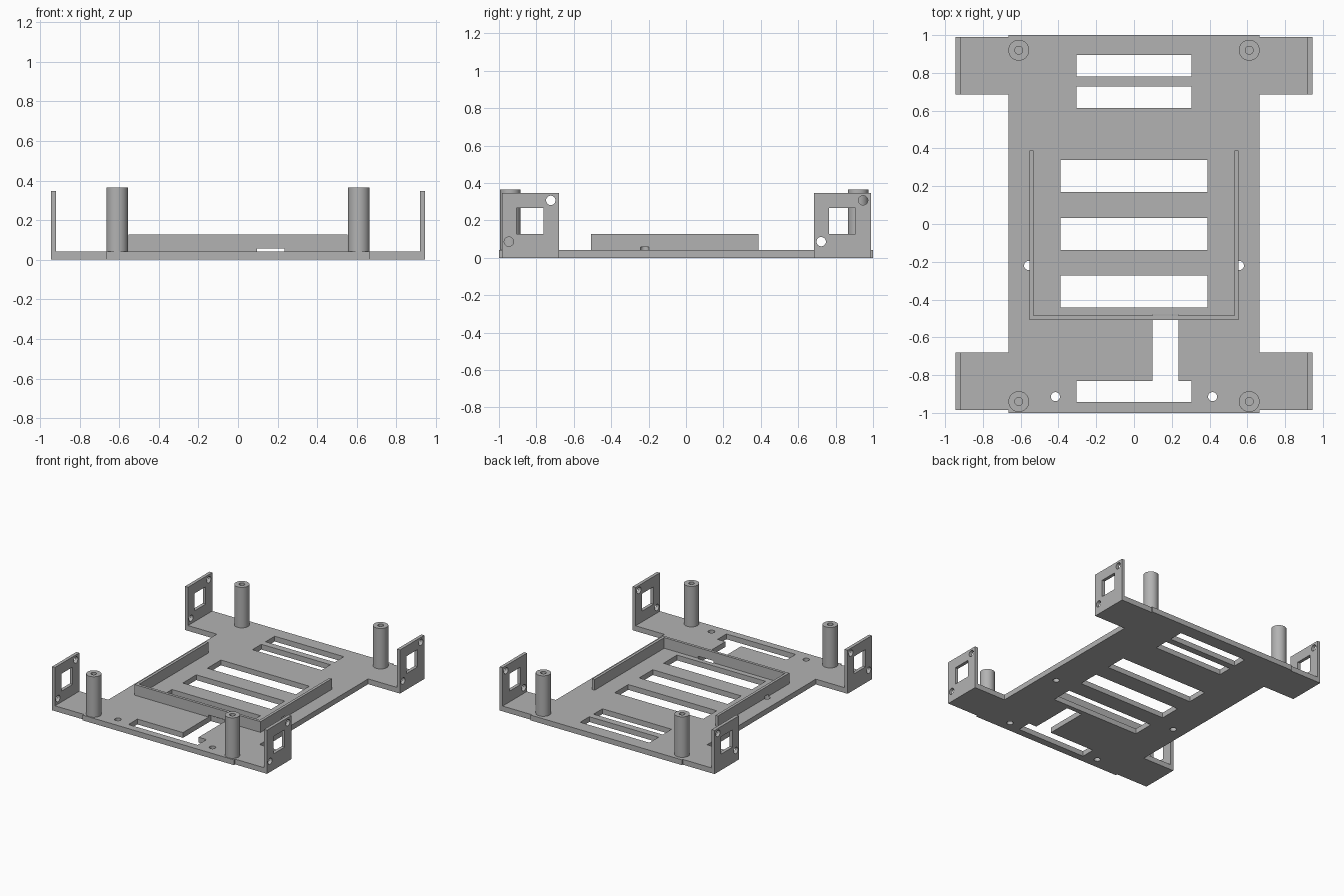
import bpy
import bmesh
import math
from mathutils import Matrix, Vector

if "Cube" in bpy.data.objects:
    bpy.data.objects.remove(bpy.data.objects["Cube"], do_unlink=True)

grey = bpy.data.materials.new("plain grey")
grey.use_nodes = True
grey.diffuse_color = (0.45, 0.45, 0.45, 1)
grey.node_tree.nodes["Principled BSDF"].inputs["Base Color"].default_value = grey.diffuse_color

FLOOR = 0.042       # top of the base plate
CUT_TOP = 0.058     # cutters also nick the foot of the tray wall


def prism(bm, points, z0, z1):
    """Extrude a flat outline from z0 up to z1."""
    face = bm.faces.new([bm.verts.new((x, y, z0)) for x, y in points])
    ext = bmesh.ops.extrude_face_region(bm, geom=[face])
    moved = [v for v in ext["geom"] if isinstance(v, bmesh.types.BMVert)]
    bmesh.ops.translate(bm, verts=moved, vec=(0, 0, z1 - z0))
    bmesh.ops.recalc_face_normals(bm, faces=bm.faces[:])


def box(bm, x0, x1, y0, y1, z0, z1):
    prism(bm, [(x0, y0), (x1, y0), (x1, y1), (x0, y1)], z0, z1)


def cylinder(bm, centre, radius, depth, axis="Z", sides=40):
    turn = Matrix.Rotation(math.pi / 2, 4, "Y") if axis == "X" else Matrix()
    bmesh.ops.create_cone(bm, cap_ends=True, segments=sides, radius1=radius, radius2=radius,
                          depth=depth, matrix=Matrix.Translation(Vector(centre)) @ turn)


def make(name, bm):
    mesh = bpy.data.meshes.new(name)
    bm.to_mesh(mesh)
    bm.free()
    mesh.materials.append(grey)
    obj = bpy.data.objects.new(name, mesh)
    bpy.context.scene.collection.objects.link(obj)
    return obj


def cut(obj, cutter):
    """Subtract the cutter, bake the result and keep hard edges sharp."""
    mod = obj.modifiers.new("cut", "BOOLEAN")
    mod.operation = "DIFFERENCE"
    mod.solver = "EXACT"
    mod.object = cutter
    graph = bpy.context.evaluated_depsgraph_get()
    mesh = bpy.data.meshes.new_from_object(obj.evaluated_get(graph))
    obj.modifiers.clear()
    obj.data = mesh
    mesh.polygons.foreach_set("use_smooth", [True] * len(mesh.polygons))
    mesh.set_sharp_from_angle(angle=math.radians(30))


# base plate outline with four side tabs
half = [(0.665, -1), (0.665, -0.985), (0.945, -0.985), (0.945, -0.68), (0.665, -0.68),
        (0.665, 0.685), (0.945, 0.685), (0.945, 0.99), (0.665, 0.99), (0.665, 1)]
bm = bmesh.new()
prism(bm, half + [(-x, y) for x, y in reversed(half)], 0, FLOOR)
plate = make("base_plate", bm)

# three-sided tray wall, open at the back
outer, inner, back, front = 0.553, 0.531, 0.388, -0.507
bm = bmesh.new()
prism(bm, [(-outer, front), (outer, front), (outer, back), (inner, back), (inner, front + 0.022),
           (-inner, front + 0.022), (-inner, back), (-outer, back)], FLOOR, 0.127)
tray = make("tray_wall", bm)

# slots, cable channel and drilled holes
bm = bmesh.new()
for w, y0, y1 in [(0.304, 0.78, 0.895), (0.304, 0.615, 0.727), (0.389, 0.17, 0.34),
                  (0.389, -0.138, 0.032), (0.389, -0.443, -0.273)]:
    box(bm, -w, w, y0, y1, -0.1, CUT_TOP)
prism(bm, [(-0.304, -0.942), (0.304, -0.942), (0.304, -0.83), (0.235, -0.83),
           (0.235, -0.48), (0.097, -0.48), (0.097, -0.83), (-0.304, -0.83)], -0.1, CUT_TOP)
for s in (-1, 1):
    for x, y in [(0.416, -0.914), (0.558, -0.22)]:
        cylinder(bm, (s * x, y, CUT_TOP - 0.1), 0.024, 0.2)
cutter = make("plate_cutter", bm)
cut(plate, cutter)
cut(tray, cutter)
bpy.data.objects.remove(cutter, do_unlink=True)

# corner posts with screw holes, and side brackets with a window and two holes
for side, s in (("left", 1), ("right", -1)):
    for end, post_y, y0 in (("front", -0.94, -0.985), ("back", 0.92, 0.685)):
        top = 0.364
        bm = bmesh.new()
        cylinder(bm, (s * 0.61, post_y, (FLOOR + top) / 2), 0.055, top - FLOOR, sides=64)
        post = make(f"{end}_{side}_post", bm)
        bm = bmesh.new()
        cylinder(bm, (s * 0.61, post_y, top), 0.021, 0.6)
        hole = make("post_cutter", bm)
        cut(post, hole)
        bpy.data.objects.remove(hole, do_unlink=True)

        bm = bmesh.new()
        x0, x1 = sorted((s * 0.919, s * 0.945))
        box(bm, x0, x1, y0, y0 + 0.305, FLOOR, 0.347)
        bracket = make(f"{end}_{side}_bracket", bm)
        bm = bmesh.new()
        box(bm, x0 - 0.1, x1 + 0.1, y0 + 0.08, y0 + 0.222, 0.128, 0.266)
        for dy, z in ((0.262, 0.307), (0.038, 0.086)):
            cylinder(bm, (s * 0.93, y0 + dy, z), 0.025, 0.3, "X")
        hole = make("bracket_cutter", bm)
        cut(bracket, hole)
        bpy.data.objects.remove(hole, do_unlink=True)
